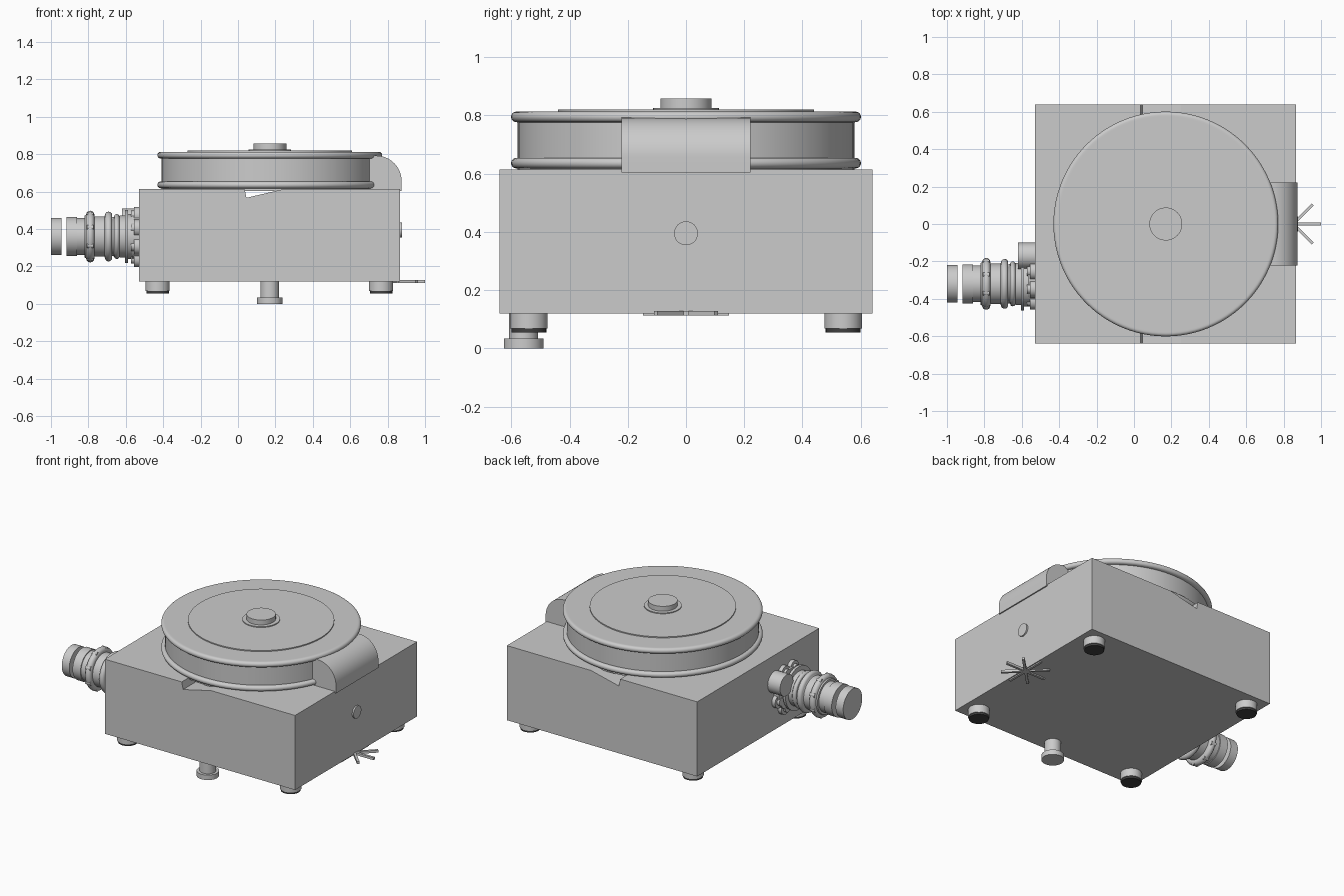
import bpy, math
from mathutils import Matrix

if "Cube" in bpy.data.objects:
    bpy.data.objects.remove(bpy.data.objects["Cube"])

def mesh_obj(name, verts, faces, mat=None):
    me = bpy.data.meshes.new(name)
    me.from_pydata(verts, [], faces)
    ob = bpy.data.objects.new(name, me)
    bpy.context.collection.objects.link(ob)
    if mat:
        me.materials.append(mat)
    return ob

def smooth(ob, angle=35):
    bpy.ops.object.select_all(action='DESELECT')
    ob.select_set(True)
    bpy.context.view_layer.objects.active = ob
    bpy.ops.object.shade_smooth_by_angle(angle=math.radians(angle))

def lathe(name, prof, loc, axis='Z', n=48, mat=None):
    """Closed solid of revolution; prof = (radius, position along axis)."""
    verts, faces = [], []
    for r, h in prof:
        for i in range(n):
            a = 2 * math.pi * i / n
            p, q = r * math.cos(a), r * math.sin(a)
            v = (p, q, h) if axis == 'Z' else (h, p, q)
            verts.append(tuple(c + o for c, o in zip(v, loc)))
    for k in range(len(prof) - 1):
        for i in range(n):
            j = (i + 1) % n
            faces.append((k*n+i, k*n+j, (k+1)*n+j, (k+1)*n+i))
    faces.append(tuple(reversed(range(n))))
    faces.append(tuple(range((len(prof)-1)*n, len(prof)*n)))
    ob = mesh_obj(name, verts, faces, mat)
    smooth(ob)
    return ob

def disc(name, r, a, b, loc, axis='Z', n=32, mat=None):
    return lathe(name, [(r, a), (r, b)], loc, axis, n, mat)

def extrude_y(name, prof, y0, y1):
    """Extrude an x-z outline along y."""
    n = len(prof)
    verts = [(x, y, z) for y in (y0, y1) for x, z in prof]
    faces = [tuple(range(n)), tuple(reversed(range(n, 2*n)))]
    faces += [(i, i+n, (i+1) % n + n, (i+1) % n) for i in range(n)]
    return mesh_obj(name, verts, faces)

def bead(r, h, m, steps=10):
    """Half-round bulge for a lathe profile."""
    return [(r + m*math.sin(math.pi*i/steps), h - m*math.cos(math.pi*i/steps))
            for i in range(steps + 1)]

rubber = bpy.data.materials.new("rubber")
rubber.diffuse_color = (0.05, 0.05, 0.05, 1)
rubber.use_nodes = True
rubber.node_tree.nodes["Principled BSDF"].inputs["Base Color"].default_value = rubber.diffuse_color

# Box body with a shallow wedge groove across the top
extrude_y("body", [(-0.53, 0.12), (0.867, 0.12), (0.867, 0.615), (0.25, 0.615),
                   (0.045, 0.567), (0.035, 0.615), (-0.53, 0.615)], -0.64, 0.64)

# Drum with rolled rims, lid and knob
C = (0.17, 0, 0)
lathe("drum", [(0.578, 0.604), (0.578, 0.618)] + bead(0.583, 0.636, 0.018)
      + [(0.578, 0.654), (0.578, 0.776)] + bead(0.583, 0.795, 0.018)
      + [(0.575, 0.813)], C, n=96)
disc("lid_plate", 0.44, 0.81, 0.82, C, n=80)
disc("knob_washer", 0.113, 0.818, 0.826, C)
disc("knob", 0.088, 0.822, 0.858, C, n=48)

# Rounded housing on the right of the drum
arc = [(0.74 + 0.135*math.cos(t), 0.655 + 0.137*math.sin(t))
       for t in [math.pi/2*i/16 for i in range(17)]]
smooth(extrude_y("side_housing", [(0.62, 0.604), (0.875, 0.604)] + arc
                 + [(0.62, 0.792)], -0.222, 0.222))

# Button on the right face
disc("side_button", 0.041, 0.85, 0.877, (0, 0, 0.395), 'X')

# Star handle under the right edge
for k in range(4):
    bpy.ops.mesh.primitive_cube_add(size=1, location=(0.852, 0, 0.12))
    ob = bpy.context.object
    ob.name = f"star_spoke_{k}"
    ob.data.transform(Matrix.Rotation(math.pi/4*k, 4, 'Z')
                      @ Matrix.Diagonal((0.294, 0.016, 0.016, 1)))

# Corner feet with rubber pads
for x in (-0.43, 0.765):
    for y in (-0.54, 0.54):
        disc("foot", 0.065, 0.068, 0.125, (x, y, 0))
        disc("foot_pad", 0.06, 0.055, 0.069, (x, y, 0), mat=rubber)

# Levelling leg at the front
lathe("levelling_leg", [(0.068, 0), (0.068, 0.033), (0.05, 0.033), (0.05, 0.125)],
      (0.17, -0.558, 0))

# Pipe connector on the left
H = (0, -0.32, 0.36)
disc("pipe_end_cap", 0.1, -1.0, -0.945, H, 'X', 48)
lathe("pipe", [(0.104, -0.918), (0.104, -0.86), (0.098, -0.86), (0.098, -0.82),
               (0.112, -0.82)] + bead(0.116, -0.79, 0.022)
      + [(0.108, -0.768), (0.108, -0.715)] + bead(0.114, -0.692, 0.019)
      + [(0.104, -0.673)] + bead(0.106, -0.648, 0.014)
      + [(0.112, -0.634), (0.112, -0.605), (0.142, -0.605), (0.142, -0.588),
         (0.12, -0.588), (0.12, -0.525)], H, 'X')
# Clamp lugs around the pipe ring
for k in range(8):
    a = math.pi/4*k + math.pi/8
    disc("clamp_lug", 0.014, -0.808, -0.772,
         (0, H[1] + 0.125*math.cos(a), H[2] + 0.125*math.sin(a)), 'X', 12)

# Scalloped flange plate and side boss
F = (-0.3, 0.357)
disc("flange_plate", 0.135, -0.568, -0.525, (0, *F), 'X', 48)
for k in range(8):
    a = math.pi/4*k + math.pi/8
    p = (0, F[0] + 0.122*math.cos(a), F[1] + 0.125*math.sin(a))
    disc("flange_lobe", 0.045, -0.555, -0.525, p, 'X', 24)
    disc("flange_bolt", 0.026, -0.572, -0.55, p, 'X', 16)
disc("side_boss", 0.07, -0.62, -0.525, (0, -0.17, 0.44), 'X')
